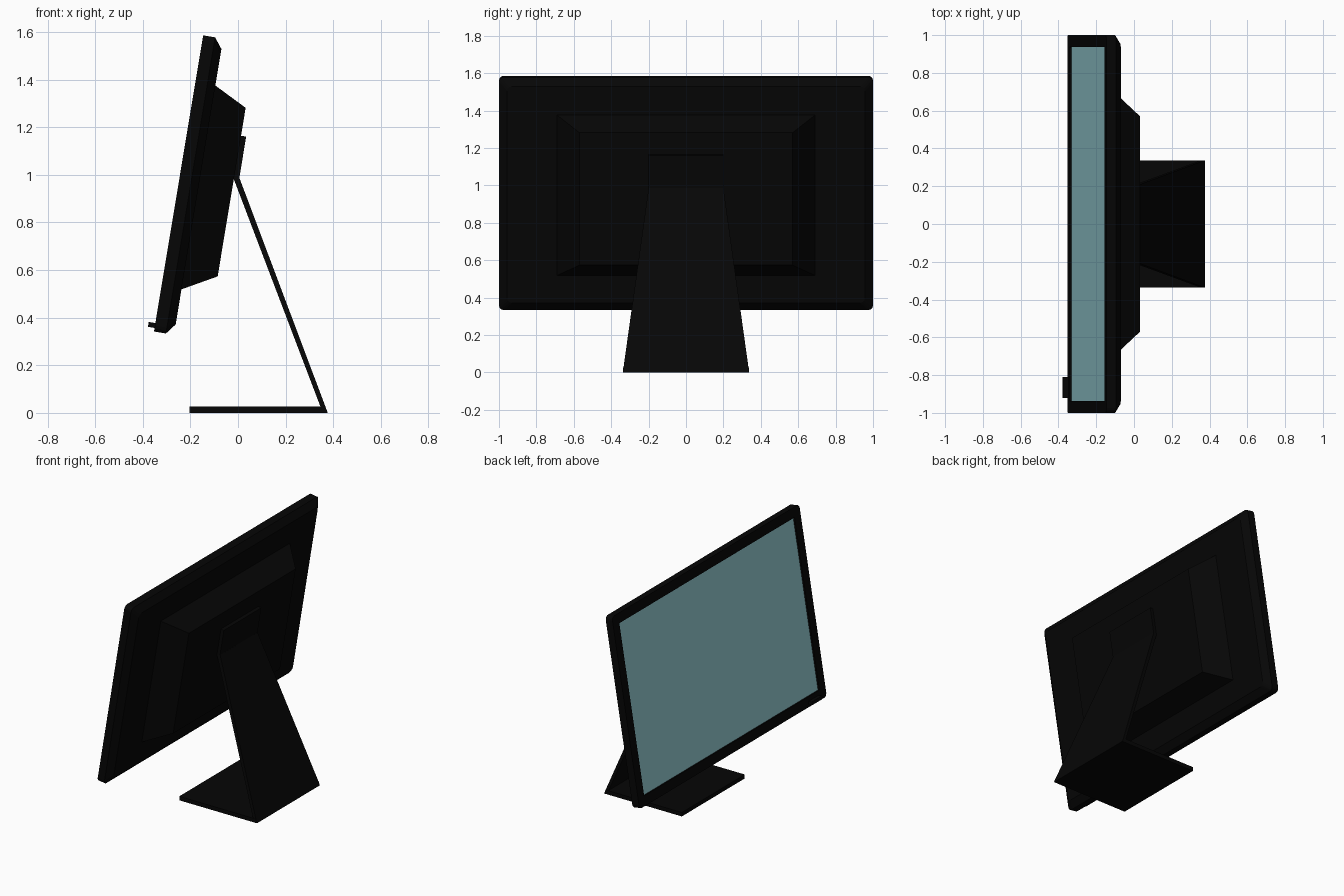
import bpy, bmesh, math
from mathutils import Vector

if "Cube" in bpy.data.objects:
    bpy.data.objects.remove(bpy.data.objects["Cube"])

# Tilted panel frame: y across, u up the screen, n out of its back
TILT = math.radians(9.43)
ORIGIN = Vector((-0.353, 0, 0.342))
UP = Vector((math.sin(TILT), 0, math.cos(TILT)))
BACK = Vector((math.cos(TILT), 0, -math.sin(TILT)))
HEIGHT = 1.261


def tilted(y, u, n):
    return ORIGIN + UP * u + BACK * n + Vector((0, y, 0))


def material(name, color):
    m = bpy.data.materials.new(name)
    m.diffuse_color = (*color, 1)
    m.use_nodes = True
    m.node_tree.nodes["Principled BSDF"].inputs["Base Color"].default_value = m.diffuse_color
    return m


black = material("matte black plastic", (0.0018, 0.0018, 0.0018))
teal = material("teal screen", (0.31, 0.62, 0.67))


def loft(name, rings, mat, cap_start=True, cap_end=True):
    """Skin a list of equal-length point rings into one object."""
    bm = bmesh.new()
    loops = [[bm.verts.new(p) for p in ring] for ring in rings]
    for a, b in zip(loops, loops[1:]):
        for i in range(len(a)):
            j = (i + 1) % len(a)
            bm.faces.new((a[i], a[j], b[j], b[i]))
    if cap_start:
        bm.faces.new(loops[0])
    if cap_end:
        bm.faces.new(loops[-1])
    bmesh.ops.recalc_face_normals(bm, faces=bm.faces)
    me = bpy.data.meshes.new(name)
    bm.to_mesh(me)
    bm.free()
    me.materials.append(mat)
    ob = bpy.data.objects.new(name, me)
    bpy.context.collection.objects.link(ob)
    return ob


def rect(y0, y1, u0, u1, n, radius=0.0, steps=3):
    """Ring of a rectangle (optionally rounded) in the tilted frame."""
    pts = []
    for k, (y, u, sy, su) in enumerate(((y1, u1, 1, 1), (y0, u1, -1, 1),
                                        (y0, u0, -1, -1), (y1, u0, 1, -1))):
        if not radius:
            pts.append(tilted(y, u, n))
            continue
        for s in range(steps + 1):
            a = math.pi / 2 * (k + s / steps)
            pts.append(tilted(y - sy * radius + radius * math.cos(a),
                              u - su * radius + radius * math.sin(a), n))
    return pts


def inset(d, n, radius):
    return rect(-1 + d, 1 - d, d, HEIGHT - d, n, radius)


# Casing with a recessed front opening and a chamfered back
FRAME, RECESS = 0.064, 0.012
loft("casing", [inset(FRAME, RECESS, 0.001), inset(FRAME, 0, 0.001), inset(0, 0, 0.025),
                inset(0, 0.051, 0.025), inset(0.044, 0.085, 0.025)], black)

# Screen plate just in front of the recess floor
loft("screen", [inset(FRAME, RECESS - 0.001, 0.001), inset(FRAME, RECESS, 0.001)], teal)

# Tapered electronics housing on the back
loft("back_housing", [rect(-0.69, 0.69, 0.193, 1.062, 0.084),
                      rect(-0.57, 0.57, 0.272, 0.99, 0.226)], black)

# Mounting plate for the stand
loft("mount_plate", [rect(-0.2, 0.2, 0.688, 0.871, 0.225),
                     rect(-0.2, 0.2, 0.688, 0.871, 0.248)], black)

# Power button at the lower corner of the frame
loft("power_button", [rect(-0.92, -0.81, 0.015, 0.036, -0.028),
                      rect(-0.92, -0.81, 0.015, 0.036, 0.001)], black)


def crossbar(x0, x1, z0, z1, half):
    return [(x0, -half, z0), (x0, half, z0), (x1, half, z1), (x1, -half, z1)]


# Slanted stand leg, widening to a mitred joint with the flat foot
loft("stand_leg", [crossbar(-0.018, 0.006, 0.983, 0.987, 0.2),
                   crossbar(0.346, 0.367, 0.027, 0.027, 0.334)], black)
loft("stand_foot", [crossbar(-0.204, 0.367, 0.027, 0.027, 0.336),
                    crossbar(-0.204, 0.377, 0, 0, 0.336)], black)
